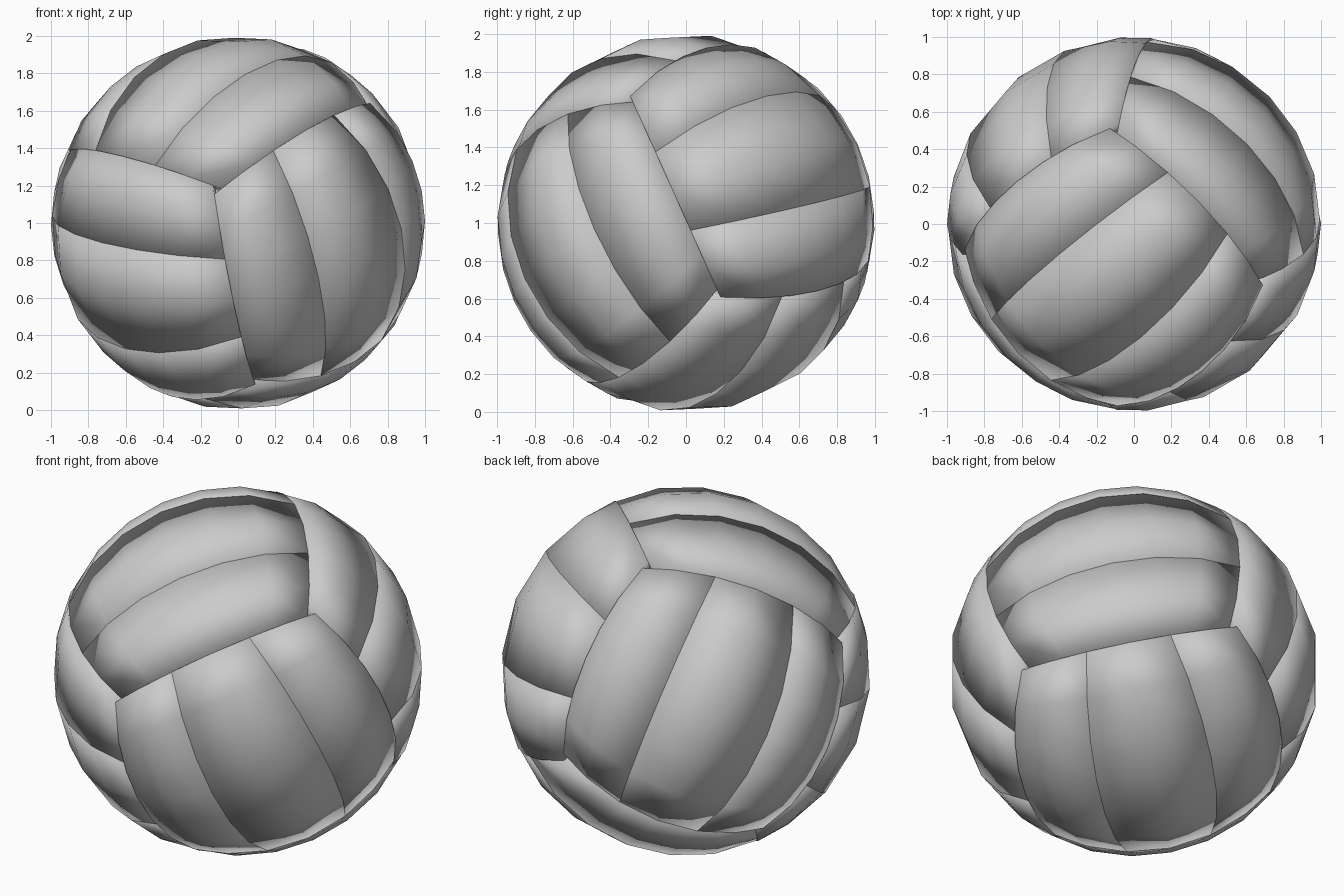
import bpy, bmesh, math
from mathutils import Vector

if "Cube" in bpy.data.objects:
    bpy.data.objects.remove(bpy.data.objects["Cube"])

# Tilted cube frame that the panel layout follows
E1 = Vector((0.691, -0.709, -0.173)).normalized()
E2 = Vector((0.702, 0.581, 0.409))
E2 = (E2 - E1 * E2.dot(E1)).normalized()
AXES = (E1, E2, E1.cross(E2))
CENTRE = Vector((0, 0, 1))
OUTER, INNER = 1.0, 0.9
SEGMENTS = 6      # along each panel
ACROSS = 2        # across each panel
EDGE = 1.035      # long outer sides reach slightly over the neighbouring panel ends


def ball_point(axis, side, across, along, radius):
    """Point on the ball from a position on one face of the cube."""
    d = (AXES[axis] * side + AXES[(axis + 1) % 3] * across
         + AXES[(axis + 2) % 3] * along)
    return CENTRE + d.normalized() * radius


def make_panel(name, axis, side, t0, t1):
    """One long thick panel: a grid with an outer and an inner skin."""
    bm = bmesh.new()
    columns = [t0 + (t1 - t0) * j / ACROSS for j in range(ACROSS + 1)]
    section = ([(t, OUTER) for t in columns]
               + [(t, INNER) for t in reversed(columns)])
    rings = []
    for i in range(SEGMENTS + 1):
        s = 2 * i / SEGMENTS - 1
        w = math.tan(math.atan(1 / EDGE) * s)
        drop = 0.006 if abs(s) == 1 else 0      # ends tuck in a little
        rings.append([bm.verts.new(ball_point(axis, side, t, w, r - drop))
                      for t, r in section])
    count = len(section)
    for a, b in zip(rings, rings[1:]):
        for j in range(count):
            k = (j + 1) % count
            if j == ACROSS or j == count - 1 or j < ACROSS or j > ACROSS:
                bm.faces.new((a[j], a[k], b[k], b[j]))
    # end walls
    for ring in (rings[0], rings[-1]):
        for j in range(ACROSS):
            bm.faces.new((ring[j], ring[j + 1],
                          ring[count - 2 - j], ring[count - 1 - j]))
    bmesh.ops.recalc_face_normals(bm, faces=bm.faces)
    # soft pillow shading: normals blend over the seam edges
    for f in bm.faces:
        f.smooth = True
    mesh = bpy.data.meshes.new(name)
    bm.to_mesh(mesh)
    bm.free()
    obj = bpy.data.objects.new(name, mesh)
    bpy.context.collection.objects.link(obj)


# Six groups of three parallel panels
BOUNDS = (-EDGE, -1 / 3, 1 / 3, EDGE)
for axis in range(3):
    for side, label in ((1, "a"), (-1, "b")):
        for n in range(3):
            make_panel(f"ball_panel_{axis + 1}{label}_{n + 1}",
                       axis, side, BOUNDS[n], BOUNDS[n + 1])
